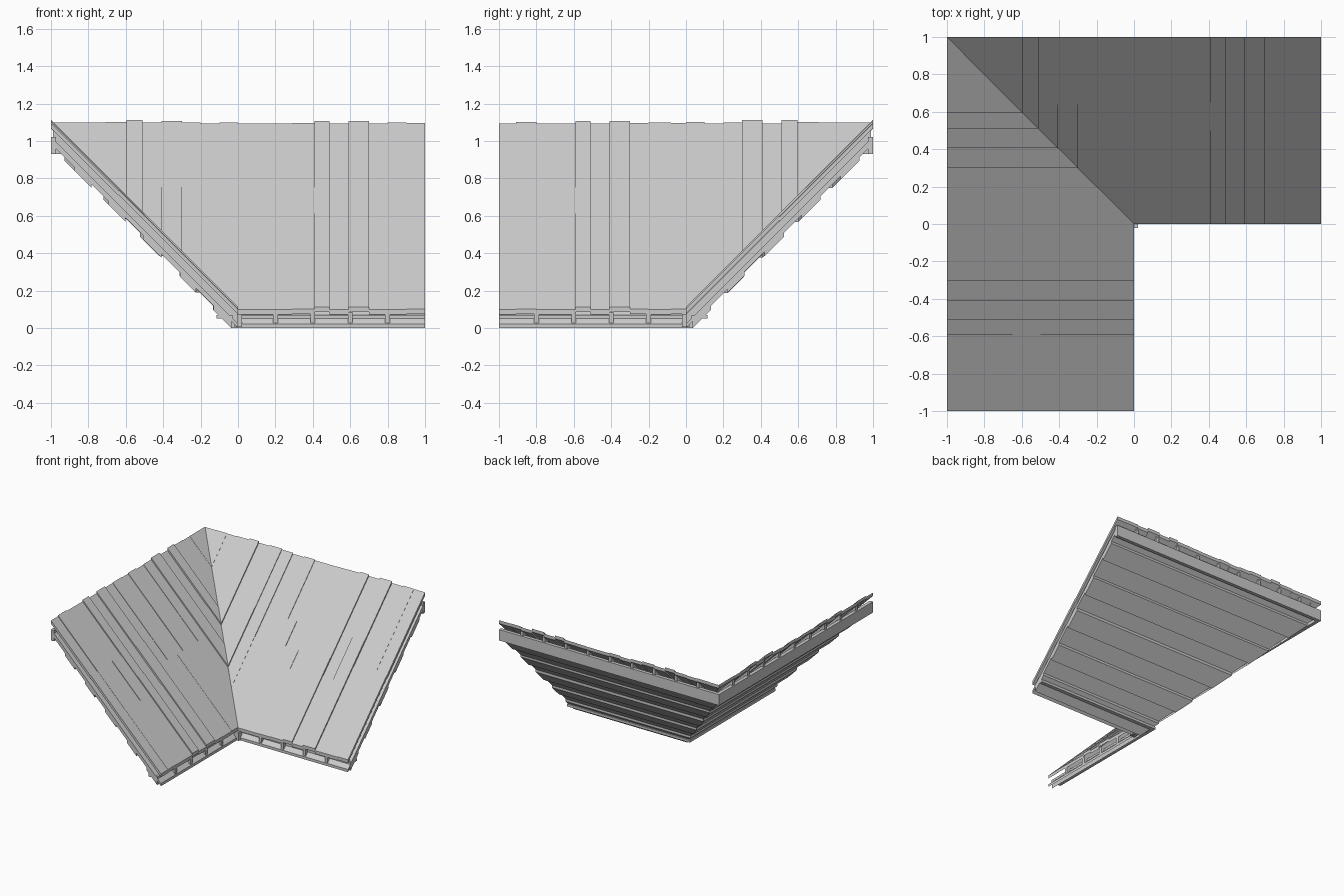
import bpy, bmesh, random
from mathutils import Matrix

cube = bpy.data.objects.get("Cube")
if cube:
    bpy.data.objects.remove(cube, do_unlink=True)

random.seed(4)
grey = bpy.data.materials.new("weathered_grey")
grey.use_nodes = True
COLOUR = (0.6, 0.6, 0.6, 1)
grey.diffuse_color = COLOUR
grey.node_tree.nodes["Principled BSDF"].inputs["Base Color"].default_value = COLOUR

# Swaps the back wing onto the left wing, across the valley line
SWAP = Matrix(((0, -1, 0, 0), (-1, 0, 0, 0), (0, 0, 1, 0), (0, 0, 0, 1)))


def build(name, boxes, slope=1, mitre=True, swap=False):
    """Boxes (x0, x1, y0, y1, h0, h1), raised along y by the slope, cut at the valley."""
    bm = bmesh.new()
    for x0, x1, y0, y1, h0, h1 in boxes:
        made = bmesh.ops.create_cube(bm, size=1)["verts"]
        for v in made:
            x = x1 if v.co.x > 0 else x0
            y = y1 if v.co.y > 0 else y0
            h = h1 if v.co.z > 0 else h0
            v.co = (x, y, h + slope * y)
    if mitre:
        geom = bm.verts[:] + bm.edges[:] + bm.faces[:]
        cut = bmesh.ops.bisect_plane(bm, geom=geom, plane_co=(0, 0, 0),
                                     plane_no=(1, 1, 0), clear_inner=True)
        rims = [e for e in cut["geom_cut"] if isinstance(e, bmesh.types.BMEdge)]
        bmesh.ops.holes_fill(bm, edges=rims, sides=0)
    if swap:
        bm.transform(SWAP)
    bmesh.ops.recalc_face_normals(bm, faces=bm.faces)
    mesh = bpy.data.meshes.new(name)
    bm.to_mesh(mesh)
    bm.free()
    mesh.materials.append(grey)
    obj = bpy.data.objects.new(name, mesh)
    bpy.context.collection.objects.link(obj)


def plank_boxes(edges, raised, joints):
    """Planks running down the slope, some standing proud, some in two lengths."""
    boxes = []
    for i, (a, b) in enumerate(zip(edges, edges[1:])):
        top = 0.113 if i in raised else random.choice((0.098, 0.1, 0.102))
        joint = joints.get(i)
        spans = [(0, joint, top), (joint, 1, top - 0.006)] if joint else [(0, 1, top)]
        for y0, y1, t in spans:
            boxes.append((a, b, y0, y1, t - 0.027, t))
    return boxes


def lining_boxes():
    """Boards running level across the underside, with stepped thickness."""
    boxes = [(-1, 1, 0, 0.035, 0, 0.022)]
    y, i = 0.035, 0
    while y < 0.97:
        end = min(y + random.uniform(0.085, 0.11), 0.975)
        low = (-0.034, -0.014)[i % 2] + random.uniform(-0.002, 0.002)
        boxes.append((-1, 1, y, end, low, 0.022))
        y, i = end, i + 1
    return boxes


LOW = [-1, -.91, -.8, -.71, -.595, -.51, -.41, -.3, -.2, -.1, 0, .08, .2]
BACK = LOW + [.29, .41, .49, .59, .7, .8, .9, 1]
LEFT = LOW + [.3, .41, .51, .59, .71, .8, .91, 1]
WINGS = (
    ("back", BACK, {4, 6, 14, 16}, {6: .64, 8: .5, 10: .65, 11: .5, 12: .39, 13: .65,
                                    14: .5, 15: .4, 16: .64, 17: .5, 19: .5}),
    ("left", LEFT, {4, 6, 13, 15}, {5: .64, 8: .5, 10: .5, 12: .5, 13: .64,
                                    14: .4, 15: .5, 16: .65, 17: .39, 19: .64}),
)

for side, edges, raised, joints in WINGS:
    swap = side == "left"
    # Outer planks, rafters and underside lining follow the pitch
    build(side + "_roof_planks", plank_boxes(edges, raised, joints), swap=swap)
    rafters = [(k / 5 - .013, k / 5 + .013, 0.004, 0.99, 0.02, 0.078) for k in range(-4, 5)]
    build(side + "_rafters", rafters, swap=swap)
    build(side + "_lining_boards", lining_boxes(), swap=swap)
    # Level boards along the ridge and under the eave
    build(side + "_ridge_beam", [(-1, 1, 0.972, 1, 0.93, 1.02)], slope=0, swap=swap)
    build(side + "_eave_board", [(-1, 1, 0.03, 0.115, 0.05, 0.07)], slope=0, swap=swap)

# Small post at the inner corner of the eaves
build("corner_post", [(-0.02, 0.022, -0.022, 0.02, 0.004, 0.076)], slope=0, mitre=False)
